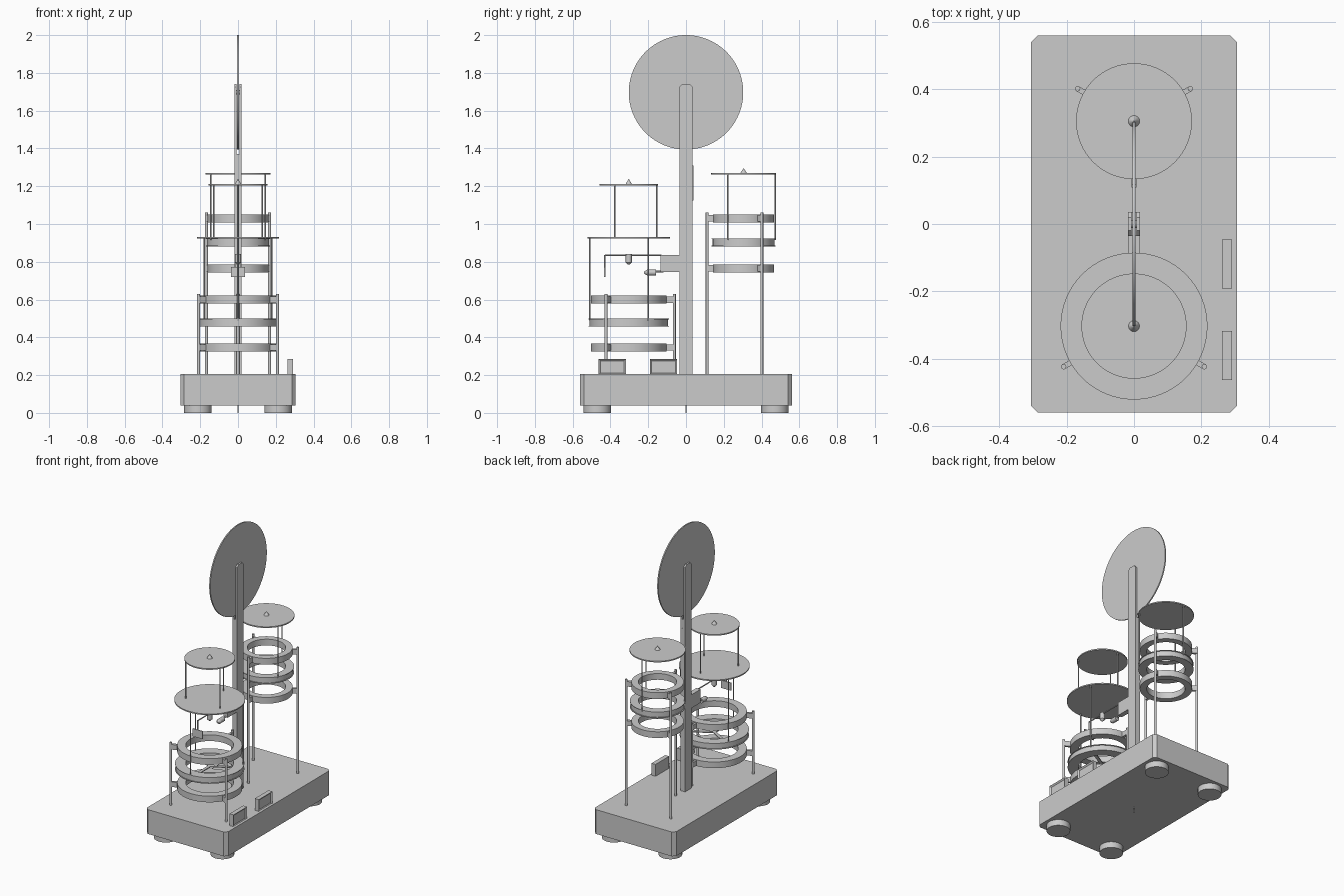
import bpy, bmesh
from math import radians, cos, sin, pi
from mathutils import Matrix, Vector

if "Cube" in bpy.data.objects:
    bpy.data.objects.remove(bpy.data.objects["Cube"])


def finish(name, bm, smooth=False):
    bmesh.ops.recalc_face_normals(bm, faces=bm.faces)
    me = bpy.data.meshes.new(name)
    bm.to_mesh(me)
    bm.free()
    ob = bpy.data.objects.new(name, me)
    bpy.context.collection.objects.link(ob)
    if smooth:
        bpy.ops.object.select_all(action='DESELECT')
        ob.select_set(True)
        bpy.context.view_layer.objects.active = ob
        bpy.ops.object.shade_smooth_by_angle(angle=radians(35))
    return ob


def box(name, x, y, z, rot=None):
    """Box from (min, max) ranges, optionally turned by a matrix."""
    bm = bmesh.new()
    size = [r[1] - r[0] for r in (x, y, z)]
    mid = [(r[1] + r[0]) / 2 for r in (x, y, z)]
    m = Matrix.Translation(mid) @ Matrix.Diagonal((*size, 1))
    bmesh.ops.create_cube(bm, size=1, matrix=rot @ m if rot else m)
    return finish(name, bm)


def prism(name, pts, axis, lo, hi):
    """Extrude a 2D outline along x or z."""
    bm = bmesh.new()
    to3 = (lambda p, h: (h, p[0], p[1])) if axis == 'x' else (lambda p, h: (p[0], p[1], h))
    f = bm.faces.new([bm.verts.new(to3(p, lo)) for p in pts])
    top = bmesh.ops.extrude_face_region(bm, geom=[f])
    d = Vector(to3((0, 0), hi - lo))
    bmesh.ops.translate(bm, vec=d, verts=[v for v in top['geom'] if isinstance(v, bmesh.types.BMVert)])
    return finish(name, bm)


def cyl(name, a, b, r1, r2=None, n=16):
    """Cylinder or cone between two points."""
    a, b = Vector(a), Vector(b)
    bm = bmesh.new()
    m = Matrix.Translation((a + b) / 2) @ (b - a).to_track_quat('Z', 'Y').to_matrix().to_4x4()
    bmesh.ops.create_cone(bm, cap_ends=True, segments=n, radius1=r1,
                          radius2=r1 if r2 is None else r2, depth=(b - a).length, matrix=m)
    return finish(name, bm, True)


def ring(name, y, profile, n=64):
    """Lathe a closed (radius, z) profile about a vertical axis at y."""
    bm = bmesh.new()
    loops = []
    for i in range(n):
        t = 2 * pi * i / n
        loops.append([bm.verts.new((r * cos(t), y + r * sin(t), z)) for r, z in profile])
    k = len(profile)
    for i in range(n):
        p, q = loops[i], loops[(i + 1) % n]
        for j in range(k):
            bm.faces.new((p[j], q[j], q[(j + 1) % k], p[(j + 1) % k]))
    return finish(name, bm, True)


def around(y, r, deg):
    t = radians(deg)
    return r * cos(t), y + r * sin(t)


def rods(name, y, r, angles, z0, z1, rad):
    for i, a in enumerate(angles):
        px, py = around(y, r, a)
        cyl(f"{name}_{i + 1}", (px, py, z0), (px, py, z1), rad, n=12)


def coil_stack(name, y, r_in, r_out, r_bobbin, zs, post_r, post_top, post_ang):
    """Two fixed rings on three posts with a moving bobbin between them."""
    h = 0.021
    for label, z in (("lower", zs[0]), ("upper", zs[2])):
        ring(f"{name}_{label}_fixed_ring", y,
             [(r_in, z - h), (r_out, z - h), (r_out, z + h), (r_in, z + h)])
        for i, a in enumerate(post_ang):
            m = Matrix.Translation((0, y, 0)) @ Matrix.Rotation(radians(a), 4, 'Z')
            box(f"{name}_{label}_bracket_{i + 1}", (r_out - 0.01, post_r),
                (-0.008, 0.008), (z - 0.017, z + 0.017), m)
    z, b, g = zs[1], r_bobbin, r_bobbin - 0.006
    ring(f"{name}_moving_bobbin", y,
         [(r_in, z - h), (b, z - h), (b, z - .017), (g, z - .017),
          (g, z + .017), (b, z + .017), (b, z + h), (r_in, z + h)])
    rods(f"{name}_post", y, post_r, post_ang, 0.2, post_top, 0.008)


def pan(name, y, z, r):
    cyl(name, (0, y, z - 0.004), (0, y, z + 0.004), r, n=64)


UP, DOWN = (90, 210, 330), (-90, 30, 150)
FY, BY = -0.303, 0.305

# base, feet and centre pin
c = 0.02
X, Y = 0.305, 0.56
prism("base", [(-X + c, -Y), (X - c, -Y), (X, -Y + c), (X, Y - c),
               (X - c, Y), (-X + c, Y), (-X, Y - c), (-X, -Y + c)], 'z', 0.04, 0.205)
for sx in (-1, 1):
    for sy in (-1, 1):
        cyl(f"foot_{sx}_{sy}", (sx * 0.212, sy * 0.47, 0), (sx * 0.212, sy * 0.47, 0.04), 0.073, n=32)
cyl("centre_pin", (0, 0, 0), (0, 0, 0.05), 0.003, n=8)

# column with a slotted top holding the balance wheel
prism("column", [(-.035, .2), (.035, .2), (.035, 1.37), (-.035, 1.37)], 'x', -0.018, 0.018)
for s in (-1, 1):
    lo, hi = sorted((s * 0.007, s * 0.018))
    prism(f"column_fork_{s}", [(-.035, 1.37), (.035, 1.37), (.035, 1.725), (.02, 1.74),
                               (-.02, 1.74), (-.035, 1.725)], 'x', lo, hi)
cyl("balance_wheel", (-0.004, 0, 1.697), (0.004, 0, 1.697), 0.303, n=96)
cyl("wheel_axle", (-0.016, 0, 1.697), (0.016, 0, 1.697), 0.012)
box("column_scale", (-.003, .003), (.034, .039), (1.125, 1.31))

# back stack
coil_stack("back", BY, 0.118, 0.161, 0.17, (0.765, 0.903, 1.03), 0.193, 1.06, DOWN)
pan("back_pan", BY, 1.266, 0.172)
cyl("back_pan_cone", (0, BY, 1.27), (0, BY, 1.295), 0.017, 0.001)
rods("back_hanger", BY, 0.167, UP, 0.915, 1.266, 0.004)

# front stack with two pans
coil_stack("front", FY, 0.147, 0.2, 0.213, (0.346, 0.478, 0.6), 0.241, 0.63, UP)
pan("front_lower_pan", FY, 0.928, 0.218)
pan("front_upper_pan", FY, 1.207, 0.156)
cyl("front_pan_cone", (0, FY, 1.21), (0, FY, 1.238), 0.017, 0.001)
rods("front_lower_hanger", FY, 0.206, DOWN, 0.49, 0.928, 0.004)
rods("front_upper_hanger", FY, 0.148, UP, 0.928, 1.207, 0.004)
for i, a in enumerate(DOWN):
    m = Matrix.Translation((0, FY, 0)) @ Matrix.Rotation(radians(a), 4, 'Z')
    box(f"bobbin_spoke_{i + 1}", (0, 0.155), (-.01, .01), (0.474, 0.48), m)

# optical arm on the column
box("arm_block", (-.016, .016), (-.135, -.03), (.745, .836))
cyl("arm_rod", (0, -0.43, 0.835), (0, -0.13, 0.835), 0.004, n=12)
cyl("arm_drop", (0, -0.43, 0.76), (0, -0.43, 0.837), 0.004, n=12)
box("arm_plate", (-.037, .037), (-.433, -.427), (.72, .772))
cyl("down_nozzle", (0, FY, 0.84), (0, FY, 0.797), 0.016)
cyl("down_nozzle_tip", (0, FY, 0.797), (0, FY, 0.785), 0.016, 0.005)
cyl("side_nozzle", (0, -0.16, 0.743), (0, -0.205, 0.743), 0.016)
cyl("side_nozzle_tip", (0, -0.205, 0.743), (0, -0.222, 0.743), 0.016, 0.005)
cyl("side_nozzle_rod", (0, -0.16, 0.748), (0, -0.12, 0.748), 0.005, n=12)

# readout boxes with recessed screens
for i, y in enumerate((-0.39, -0.119)):
    bm = bmesh.new()
    bmesh.ops.create_cube(bm, size=1, matrix=Matrix.Translation((0.276, y, 0.243))
                          @ Matrix.Diagonal((0.03, 0.145, 0.085, 1)))
    face = [f for f in bm.faces if f.calc_center_median().x > 0.285]
    bmesh.ops.inset_region(bm, faces=face, thickness=0.014)
    bmesh.ops.translate(bm, vec=(-0.008, 0, 0), verts=face[0].verts)
    finish(f"readout_{i + 1}", bm)
